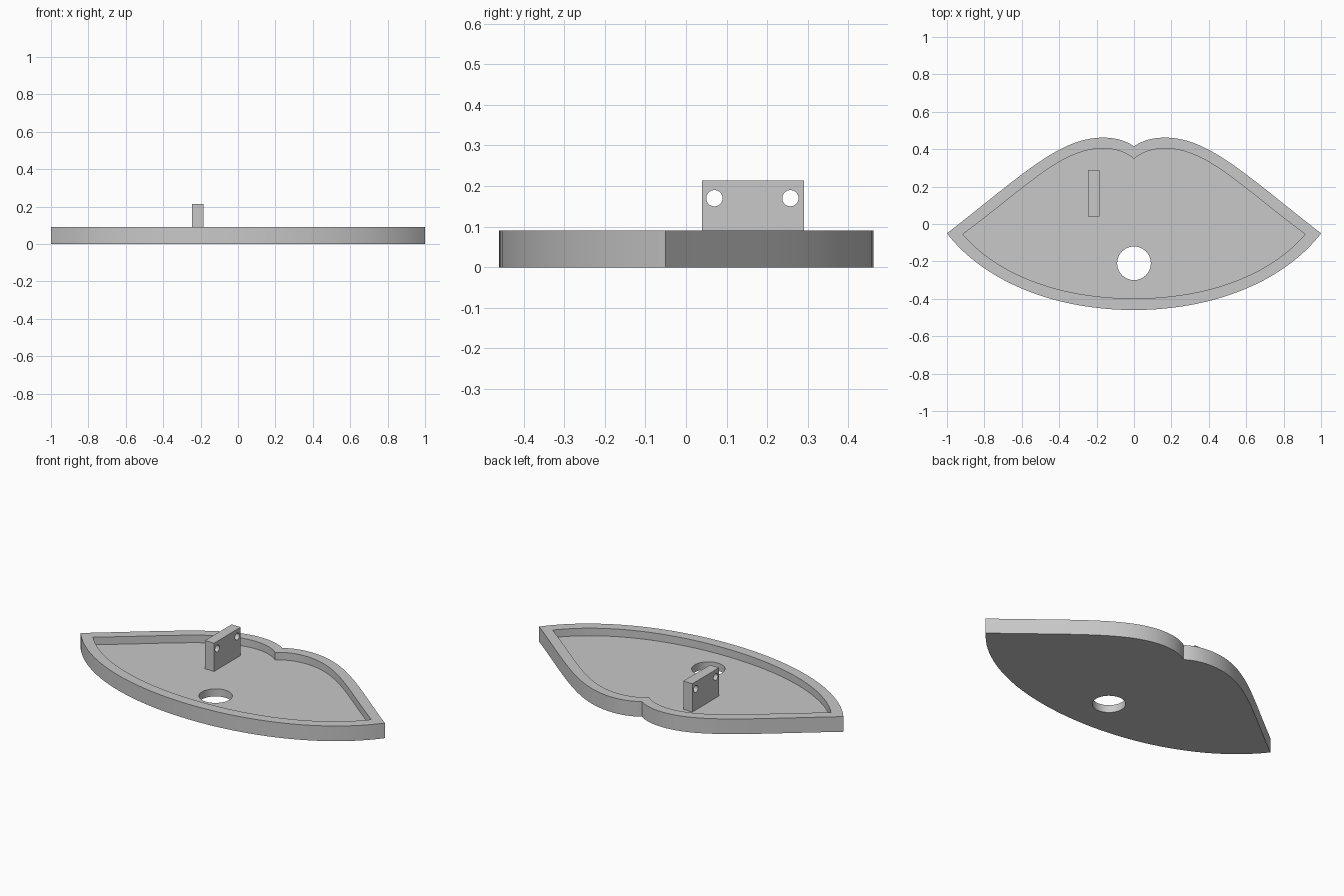
import bpy, bmesh, math
from mathutils import Vector
from mathutils.geometry import interpolate_bezier

if "Cube" in bpy.data.objects:
    bpy.data.objects.remove(bpy.data.objects["Cube"], do_unlink=True)

RIM_TOP, FLOOR_TOP = 0.09, 0.045

grey = bpy.data.materials.new("plain grey")
grey.use_nodes = True
colour = (0.58, 0.58, 0.58, 1)
grey.diffuse_color = colour
grey.node_tree.nodes["Principled BSDF"].inputs["Base Color"].default_value = colour


def finish(bm, name):
    bmesh.ops.recalc_face_normals(bm, faces=bm.faces)
    mesh = bpy.data.meshes.new(name)
    bm.to_mesh(mesh)
    bm.free()
    mesh.materials.append(grey)
    obj = bpy.data.objects.new(name, mesh)
    bpy.context.collection.objects.link(obj)
    return obj


def circle(x, y, r, n=48):
    return [Vector((x + r * math.cos(math.tau * i / n),
                    y + r * math.sin(math.tau * i / n))) for i in range(n)]


def lip_outline(*segments):
    """Notch, upper lobe, corner and lower curve, mirrored to the other side."""
    half = []
    for handles, count in zip(segments, (10, 24, 24)):
        half += interpolate_bezier(*[Vector(h) for h in handles], count)[:-1]
    half.append(Vector(segments[-1][-1]))
    return half + [Vector((-p.x, p.y)) for p in reversed(half[1:-1])]


outer = lip_outline(
    ((0, 0.415), (0.04, 0.445), (0.1, 0.462), (0.165, 0.462)),
    ((0.165, 0.462), (0.4, 0.462), (0.6, 0.26), (1, -0.05)),
    ((1, -0.05), (0.8, -0.31), (0.42, -0.46), (0, -0.46)))
inner = lip_outline(
    ((0, 0.348), (0.04, 0.383), (0.1, 0.404), (0.165, 0.404)),
    ((0.165, 0.404), (0.385, 0.404), (0.56, 0.21), (0.915, -0.055)),
    ((0.915, -0.055), (0.73, -0.27), (0.4, -0.398), (0, -0.398)))
hole = circle(0, -0.21, 0.09)

# Lip-shaped tray: outer wall, rim, inner wall, hole wall, then floor and base
bm = bmesh.new()


def ring(points, z):
    verts = [bm.verts.new((p.x, p.y, z)) for p in points]
    edges = [bm.edges.new((verts[i - 1], verts[i])) for i in range(len(verts))]
    return verts, edges


def bridge(a, b):
    for i in range(len(a)):
        bm.faces.new((a[i - 1], a[i], b[i], b[i - 1]))


base, base_edges = ring(outer, 0)
rim_out, _ = ring(outer, RIM_TOP)
rim_in, _ = ring(inner, RIM_TOP)
floor, floor_edges = ring(inner, FLOOR_TOP)
hole_top, hole_top_edges = ring(hole, FLOOR_TOP)
hole_base, hole_base_edges = ring(hole, 0)
for a, b in ((base, rim_out), (rim_out, rim_in), (rim_in, floor), (hole_top, hole_base)):
    bridge(a, b)
for edges in (floor_edges + hole_top_edges, base_edges + hole_base_edges):
    bmesh.ops.triangle_fill(bm, use_beauty=True, edges=edges, normal=(0, 0, 1))
tray = finish(bm, "lip_tray")

# Upright bracket standing on the tray floor
bm = bmesh.new()
bmesh.ops.create_cube(bm, size=1)
bmesh.ops.scale(bm, vec=(0.06, 0.25, 0.213 - FLOOR_TOP), verts=bm.verts)
bmesh.ops.translate(bm, vec=(-0.215, 0.165, (0.213 + FLOOR_TOP) / 2), verts=bm.verts)
bracket = finish(bm, "bracket")

# Two pin holes through the bracket
pins = []
for y in (0.07, 0.257):
    bm = bmesh.new()
    bmesh.ops.create_cone(bm, cap_ends=True, segments=32, radius1=0.02, radius2=0.02, depth=0.2)
    pin = finish(bm, "pin_cutter")
    pin.hide_render = True
    pin.rotation_euler.y = math.pi / 2
    pin.location = (-0.215, y, 0.17)
    mod = bracket.modifiers.new("pin hole", "BOOLEAN")
    mod.operation, mod.solver, mod.object = "DIFFERENCE", "EXACT", pin
    pins.append(pin)
deps = bpy.context.evaluated_depsgraph_get()
drilled = bpy.data.meshes.new_from_object(bracket.evaluated_get(deps))
bracket.modifiers.clear()
bracket.data = drilled
for pin in pins:
    bpy.data.objects.remove(pin, do_unlink=True)

# Smooth curved walls, crisp edges
bpy.ops.object.select_all(action="DESELECT")
for obj in (tray, bracket):
    obj.select_set(True)
bpy.context.view_layer.objects.active = tray
bpy.ops.object.shade_smooth_by_angle(angle=math.radians(30))
